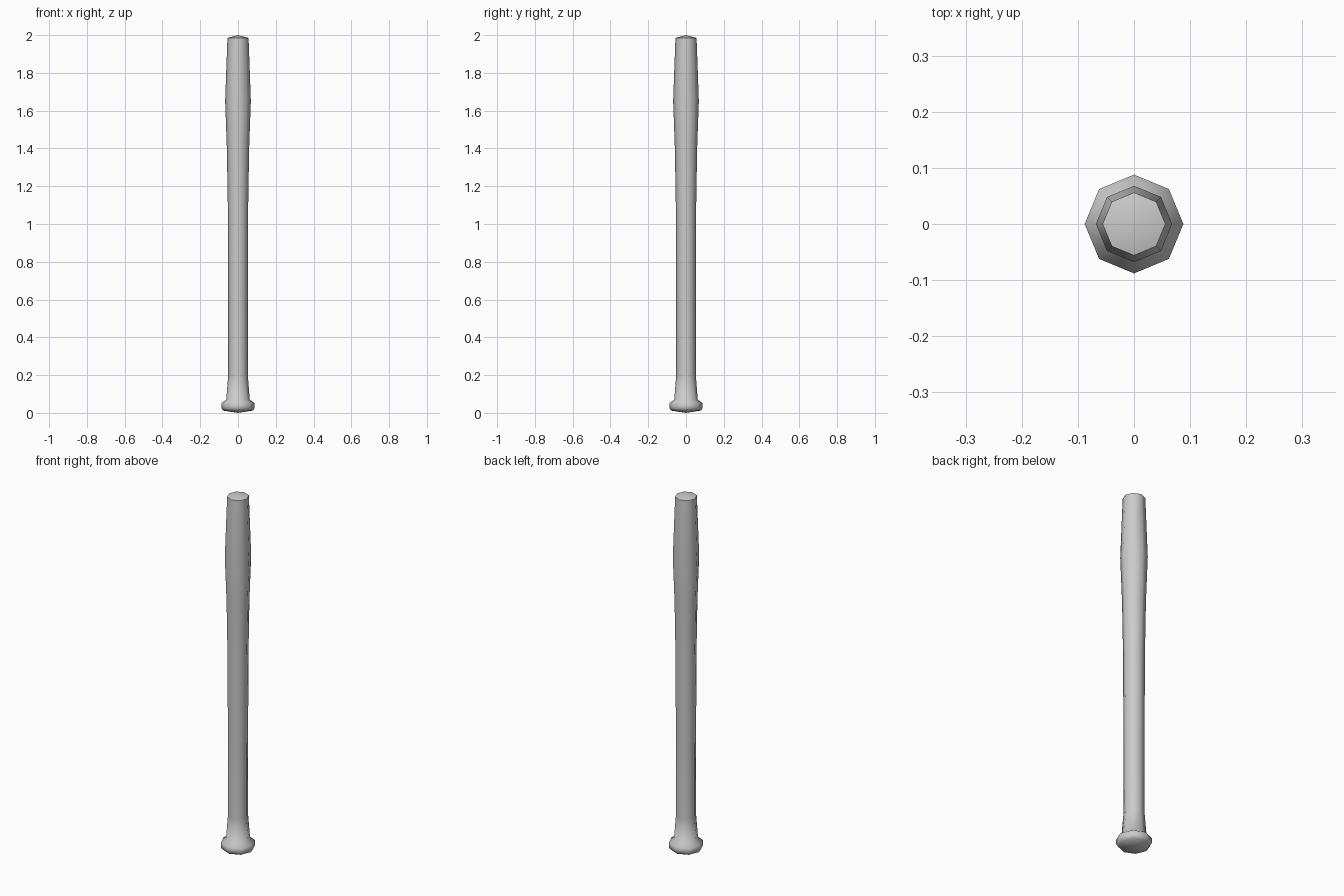
import bpy, bmesh, math

cube = bpy.data.objects.get("Cube")
if cube:
    bpy.data.objects.remove(cube, do_unlink=True)

SIDES = 8

# Plain grey finish
grey = bpy.data.materials.new("plain grey")
grey.use_nodes = True
colour = (0.6, 0.6, 0.6, 1)
grey.diffuse_color = colour
grey.node_tree.nodes["Principled BSDF"].inputs["Base Color"].default_value = colour


def lathe(name, profile):
    """Turn (radius, height) points round z; a zero radius becomes a pole."""
    bm = bmesh.new()
    rings = []
    for r, z in profile:
        if r == 0:
            rings.append([bm.verts.new((0, 0, z))] * SIDES)
        else:
            angles = [math.tau * i / SIDES for i in range(SIDES)]
            rings.append([bm.verts.new((r * math.cos(a), r * math.sin(a), z)) for a in angles])
    for low, high in zip(rings, rings[1:]):
        for i in range(SIDES):
            j = (i + 1) % SIDES
            corners = dict.fromkeys((low[i], low[j], high[j], high[i]))
            bm.faces.new(list(corners))
    bmesh.ops.recalc_face_normals(bm, faces=bm.faces)
    mesh = bpy.data.meshes.new(name)
    bm.to_mesh(mesh)
    bm.free()
    mesh.materials.append(grey)
    obj = bpy.data.objects.new(name, mesh)
    bpy.context.collection.objects.link(obj)
    return obj


# Knob, flared grip, slim handle, swelling barrel and shallow pointed cap
bat = lathe("bat", [
    (0, 0), (0.078, 0.012), (0.088, 0.025), (0.088, 0.052), (0.062, 0.07),
    (0.052, 0.2), (0.052, 0.6), (0.054, 1.1), (0.059, 1.4),
    (0.068, 1.65), (0.056, 1.985), (0, 2),
])

# Smooth sides, crisp rims at both ends
bpy.ops.object.select_all(action='DESELECT')
bat.select_set(True)
bpy.context.view_layer.objects.active = bat
bpy.ops.object.shade_smooth_by_angle(angle=math.radians(60))
